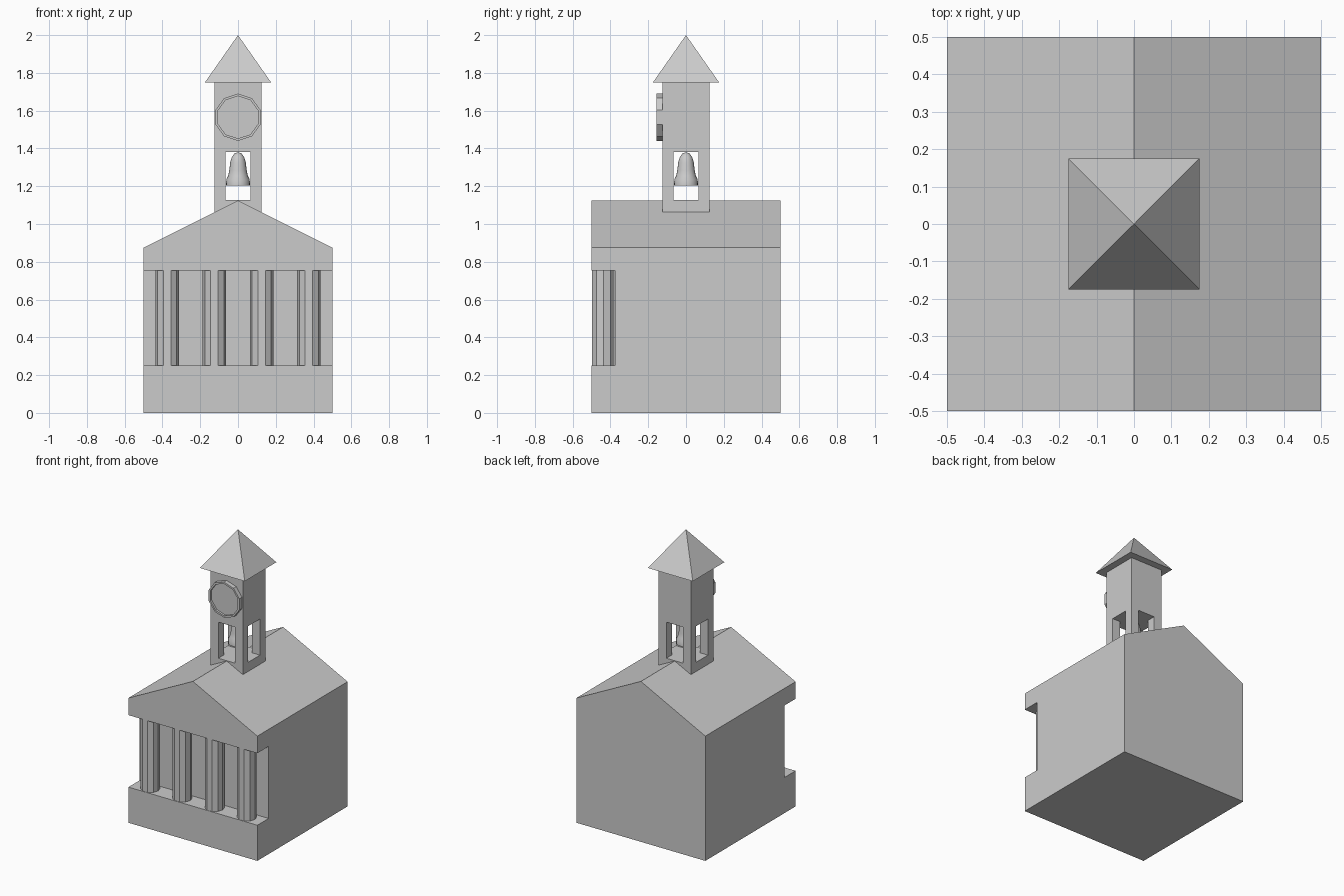
import bpy, bmesh
from math import pi, sin, cos
from mathutils import Matrix

if "Cube" in bpy.data.objects:
    bpy.data.objects.remove(bpy.data.objects["Cube"])


def finish(name, bm):
    bmesh.ops.recalc_face_normals(bm, faces=bm.faces[:])
    me = bpy.data.meshes.new(name)
    bm.to_mesh(me)
    bm.free()
    ob = bpy.data.objects.new(name, me)
    bpy.context.scene.collection.objects.link(ob)
    return ob


def prism(name, points, depth):
    """Closed outline of 3D points, extruded along the depth vector."""
    bm = bmesh.new()
    face = bm.faces.new([bm.verts.new(p) for p in points])
    ext = bmesh.ops.extrude_face_region(bm, geom=[face], use_keep_orig=True)
    moved = [g for g in ext["geom"] if isinstance(g, bmesh.types.BMVert)]
    bmesh.ops.translate(bm, verts=moved, vec=depth)
    return finish(name, bm)


def box(name, x0, x1, y0, y1, z0, z1):
    return prism(name, [(x0, y0, z0), (x1, y0, z0), (x1, y1, z0), (x0, y1, z0)],
                 (0, 0, z1 - z0))


def lathe(name, profile, sides, phase=0.0, matrix=Matrix()):
    """Spin a list of (radius, height) rings; zero radius becomes a pole."""
    bm = bmesh.new()
    rings = []
    for r, h in profile:
        n = sides if r > 0 else 1
        rings.append([bm.verts.new((r * cos(phase + 2 * pi * i / sides),
                                    r * sin(phase + 2 * pi * i / sides), h))
                      for i in range(n)])
    for a, b in zip(rings, rings[1:]):
        for i in range(sides):
            j = (i + 1) % sides
            if len(a) == 1:
                bm.faces.new((a[0], b[j], b[i]))
            elif len(b) == 1:
                bm.faces.new((a[i], a[j], b[0]))
            else:
                bm.faces.new((a[i], a[j], b[j], b[i]))
    for ring in (rings[0], rings[-1]):
        if len(ring) > 1:
            bm.faces.new(ring)
    bmesh.ops.transform(bm, matrix=matrix, verts=bm.verts[:])
    return finish(name, bm)


def cut(target, cutter):
    mod = target.modifiers.new(cutter.name, 'BOOLEAN')
    mod.operation = 'DIFFERENCE'
    mod.solver = 'EXACT'
    mod.object = cutter
    cutter.hide_render = True
    cutter.hide_set(True)


# Gabled hall with an open porch cut across its front
hall = prism("hall", [(-.5, -.5, 0), (.5, -.5, 0), (.5, -.5, .875),
                      (0, -.5, 1.125), (-.5, -.5, .875)], (0, 1, 0))
cut(hall, box("porch_cutter", -.7, .7, -.7, -.375, .25, .755))

# Ten-sided porch columns, flat side to the front
for k in range(4):
    lathe(f"column_{k + 1}", [(.0625, .25), (.0625, .755)], 10, 0,
          Matrix.Translation((-.375 + .25 * k, -.4375, 0)))

# Bell tower with crossing openings
tower = box("tower", -.125, .125, -.125, .125, 1.0, 1.75)
cut(tower, box("opening_cutter_front", -.065, .065, -.3, .3, 1.127, 1.38))
cut(tower, box("opening_cutter_side", -.3, .3, -.065, .065, 1.127, 1.38))

# Pyramid spire
lathe("spire", [(.175 * 2 ** .5, 1.75), (0, 2.0)], 4, pi / 4)

# Clock with raised rim and recessed dial
lathe("clock", [(.125, 0), (.125, .03), (.112, .03), (.112, .015)], 10, pi / 2,
      Matrix.Translation((0, -.125, 1.565)) @ Matrix.Rotation(pi / 2, 4, 'X'))

# Bell
bell = lathe("bell", [(.063, 1.205), (.062, 1.235), (.052, 1.255), (.046, 1.285),
                      (.041, 1.325), (.034, 1.352), (.02, 1.373), (0, 1.38)], 20)
bpy.context.view_layer.objects.active = bell
bell.select_set(True)
bpy.ops.object.shade_smooth_by_angle(angle=pi / 4)
